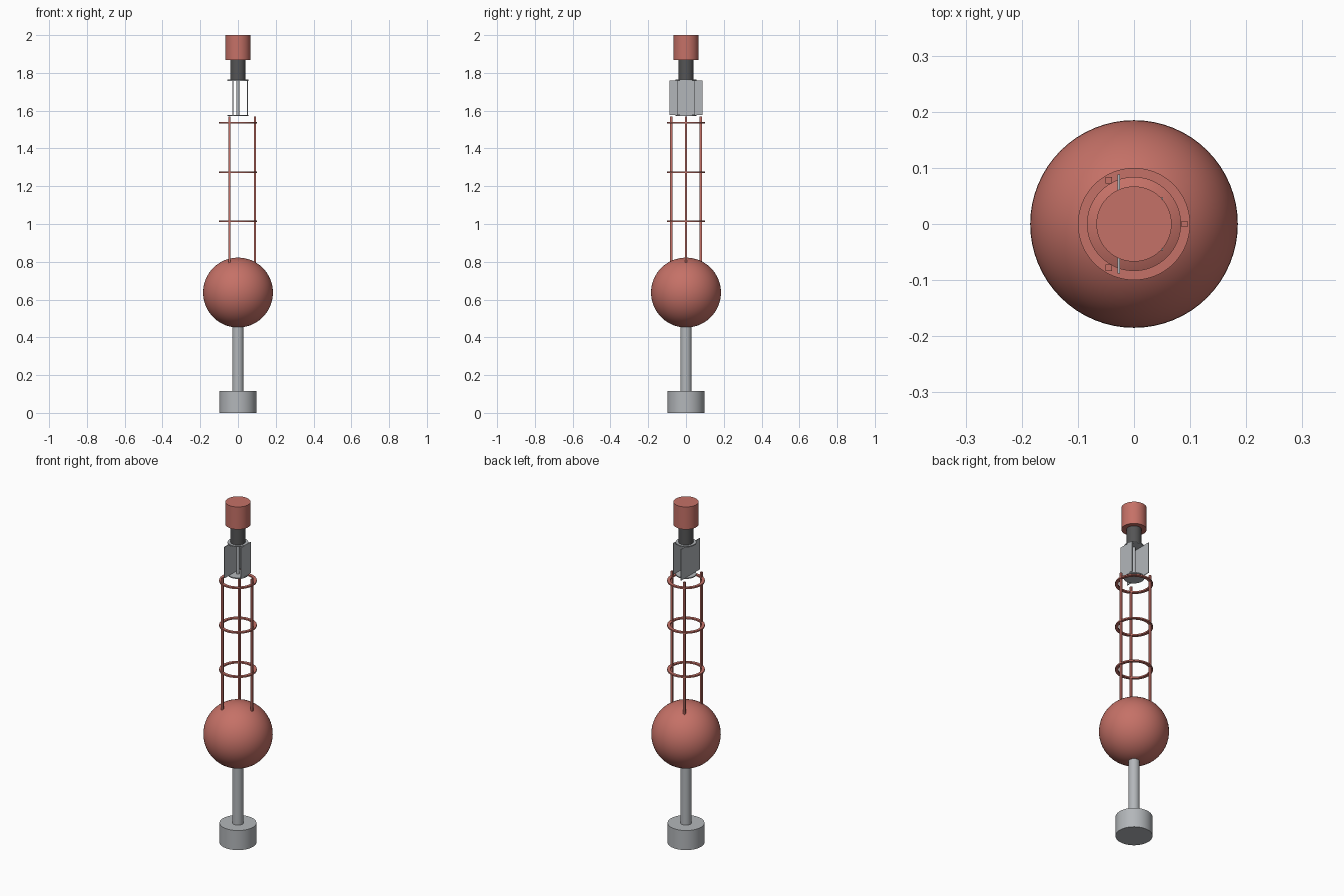
import bpy, math

if "Cube" in bpy.data.objects:
    bpy.data.objects.remove(bpy.data.objects["Cube"])


def material(name, rgb):
    m = bpy.data.materials.new(name)
    m.diffuse_color = (*rgb, 1)
    m.use_nodes = True
    m.node_tree.nodes["Principled BSDF"].inputs["Base Color"].default_value = m.diffuse_color
    return m


RED = material("buoy red", (0.56, 0.165, 0.135))
GREY = material("light grey", (0.45, 0.47, 0.49))
DARK = material("dark grey", (0.09, 0.09, 0.092))


def finish(name, mat, smooth=True):
    ob = bpy.context.object
    ob.name = name
    ob.data.materials.append(mat)
    if smooth:
        bpy.ops.object.shade_smooth_by_angle(angle=math.radians(35))
    return ob


def cylinder(name, r, z0, z1, mat, sides=48):
    bpy.ops.mesh.primitive_cylinder_add(vertices=sides, radius=r, depth=z1 - z0,
                                        location=(0, 0, (z0 + z1) / 2))
    return finish(name, mat)


def box(name, x, y, z0, z1, sx, sy, mat):
    bpy.ops.mesh.primitive_cube_add(size=1, location=(x, y, (z0 + z1) / 2))
    bpy.context.object.scale = (sx, sy, z1 - z0)
    bpy.ops.object.transform_apply(location=False, rotation=False, scale=True)
    return finish(name, mat, False)


def flat_ring(name, r_in, r_out, z, h, mat, n=64):
    # square-section hoop
    prof = [(r_in, z - h / 2), (r_out, z - h / 2), (r_out, z + h / 2), (r_in, z + h / 2)]
    verts = [(r * math.cos(2 * math.pi * i / n), r * math.sin(2 * math.pi * i / n), zz)
             for i in range(n) for r, zz in prof]
    faces = [(i * 4 + j, (i + 1) % n * 4 + j, (i + 1) % n * 4 + (j + 1) % 4, i * 4 + (j + 1) % 4)
             for i in range(n) for j in range(4)]
    me = bpy.data.meshes.new(name)
    me.from_pydata(verts, [], faces)
    ob = bpy.data.objects.new(name, me)
    bpy.context.collection.objects.link(ob)
    bpy.ops.object.select_all(action='DESELECT')
    ob.select_set(True)
    bpy.context.view_layer.objects.active = ob
    return finish(name, mat)


# counterweight and stem
cylinder("counterweight", 0.098, 0, 0.115, GREY)
cylinder("stem", 0.03, 0.11, 0.47, GREY, 32)

# float ball
bpy.ops.mesh.primitive_uv_sphere_add(segments=64, ring_count=32, radius=0.185,
                                     location=(0, 0, 0.637))
finish("float_ball", RED)

# cage: three uprights and three hoops
for i in range(3):
    a = math.radians(120 * i)
    box(f"cage_upright_{i + 1}", 0.09 * math.cos(a), 0.09 * math.sin(a),
        0.78, 1.57, 0.011, 0.011, RED)
for i, z in enumerate((1.015, 1.275, 1.537)):
    flat_ring(f"cage_hoop_{i + 1}", 0.083, 0.1, z, 0.008, RED)

# reflector: end discs, centre rod and two parallel plates
cylinder("reflector_lower_disc", 0.055, 1.572, 1.578, GREY)
cylinder("reflector_upper_disc", 0.055, 1.758, 1.764, GREY)
cylinder("reflector_rod", 0.008, 1.575, 1.76, GREY, 16)
box("reflector_wide_plate", -0.027, 0, 1.577, 1.76, 0.004, 0.176, GREY)
box("reflector_narrow_plate", 0.05, 0, 1.577, 1.76, 0.004, 0.094, GREY)

# lamp neck and cap
cylinder("lamp_neck", 0.04, 1.762, 1.872, DARK)
cylinder("lamp_cap", 0.067, 1.868, 2.0, RED)
